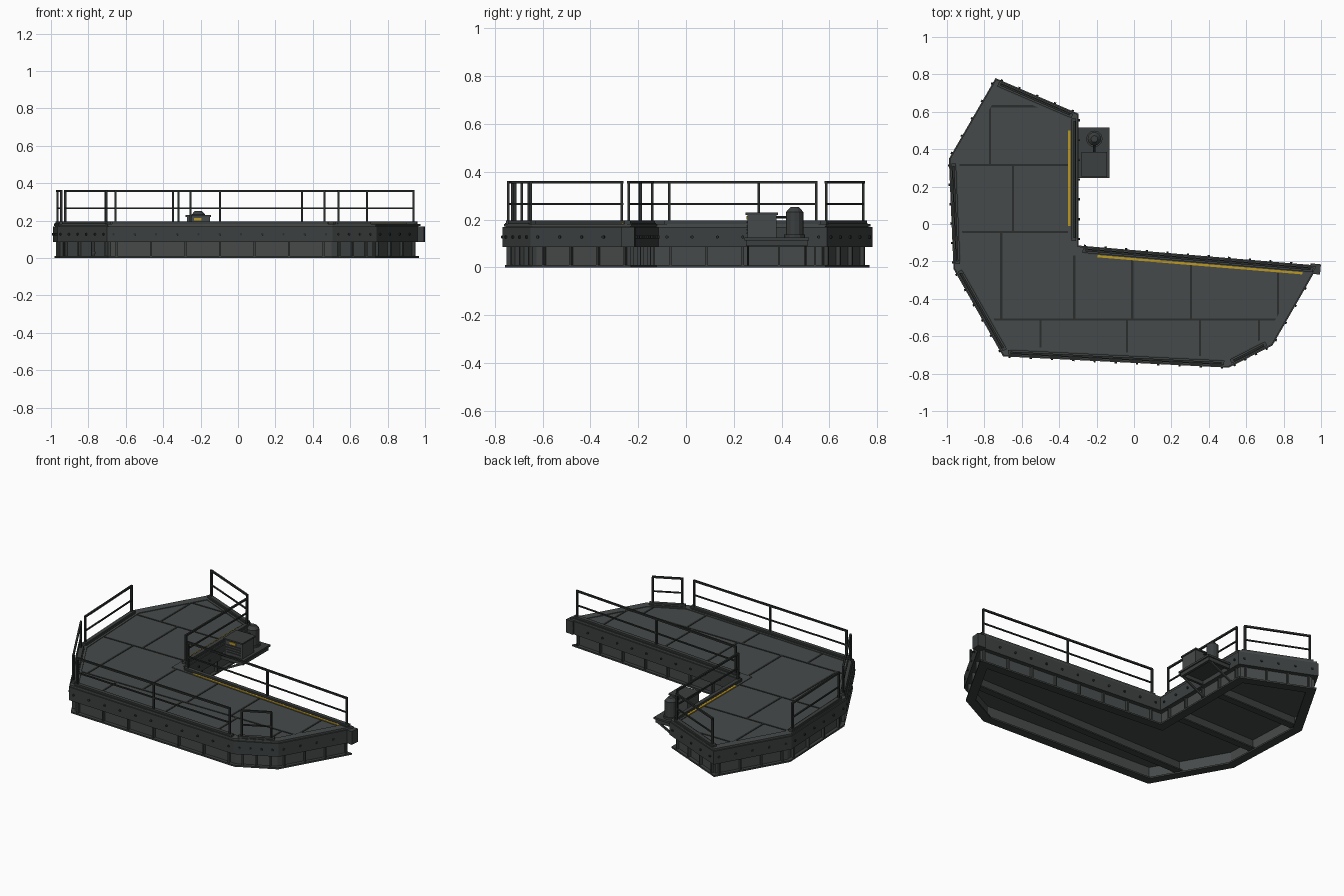
import bpy, bmesh, math
from mathutils import Vector, Matrix

if "Cube" in bpy.data.objects:
    bpy.data.objects.remove(bpy.data.objects["Cube"])

# ---------- materials ----------
def mat(name, *c):
    m = bpy.data.materials.new(name)
    m.diffuse_color = (*c, 1)
    m.use_nodes = True
    m.node_tree.nodes["Principled BSDF"].inputs["Base Color"].default_value = m.diffuse_color
    return m
DECK = mat("deck grey", 0.062, 0.068, 0.068)
STEEL = mat("frame steel", 0.045, 0.050, 0.050)
DARK = mat("rail dark", 0.024, 0.027, 0.027)
YELLOW = mat("safety yellow", 0.50, 0.31, 0.015)

# ---------- helpers ----------
def finish(bm, name, m):
    bmesh.ops.recalc_face_normals(bm, faces=bm.faces)
    me = bpy.data.meshes.new(name)
    bm.to_mesh(me)
    bm.free()
    me.materials.append(m)
    ob = bpy.data.objects.new(name, me)
    bpy.context.collection.objects.link(ob)
    return ob

def bar(bm, p, q, w, h):
    """Box beam from p to q, w wide and h deep around the axis."""
    p, q = Vector(p), Vector(q)
    d = q - p
    x = d.normalized()
    up = Vector((0, 0, 1)) if abs(x.z) < 0.99 else Vector((0, 1, 0))
    y = up.cross(x).normalized()
    rot = Matrix((x, y, x.cross(y))).transposed().to_4x4()
    bmesh.ops.create_cube(bm, size=1, matrix=Matrix.Translation((p + q) / 2) @ rot
                          @ Matrix.Diagonal((d.length, w, h, 1)))

def block(bm, x0, x1, y0, y1, z0, z1):
    bar(bm, (x0, (y0 + y1) / 2, (z0 + z1) / 2), (x1, (y0 + y1) / 2, (z0 + z1) / 2), y1 - y0, z1 - z0)

def cyl(bm, p, q, r1, r2, n):
    p, q = Vector(p), Vector(q)
    rot = (q - p).to_track_quat('Z', 'Y').to_matrix().to_4x4()
    bmesh.ops.create_cone(bm, cap_ends=True, segments=n, radius1=r1, radius2=r2,
                          depth=(q - p).length, matrix=Matrix.Translation((p + q) / 2) @ rot)

# ---------- outline (clockwise) ----------
OUT = [Vector(v) for v in ((-.74, .78), (-.297, .59), (-.297, -.115), (.985, -.222),
                           (.74, -.65), (.506, -.768), (-.70, -.708), (-.965, -.24), (-.99, .348))]
N = len(OUT)

def edge(i):
    a, b = OUT[i], OUT[(i + 1) % N]
    d = (b - a).normalized()
    return a, b, d, Vector((d.y, -d.x))      # last is the inward normal

def inset(dist):
    pts = []
    for i in range(N):
        n0, n1 = edge(i - 1)[3], edge(i)[3]
        pts.append(OUT[i] + (n0 + n1) * dist / (1 + n0.dot(n1)))
    return pts

def ring(name, d0, d1, z0, z1, m):
    bm = bmesh.new()
    loops = [[bm.verts.new((*p, z)) for p in inset(d)]
             for d, z in ((d0, z0), (d0, z1), (d1, z1), (d1, z0))]
    for k in range(4):
        for i in range(N):
            j = (i + 1) % N
            bm.faces.new((loops[k][i], loops[k][j], loops[(k + 1) % 4][j], loops[(k + 1) % 4][i]))
    return finish(bm, name, m)

def on_edge(i, s, d, z):
    """Point at distance s along edge i, set in by d."""
    a, b, t, n = edge(i)
    return (*(a + t * s + n * d), z)

def length(i):
    a, b = edge(i)[:2]
    return (b - a).length

# ---------- deck and perimeter frame ----------
bm = bmesh.new()
f = bm.faces.new([bm.verts.new((*p, .088)) for p in inset(.012)])
top = bmesh.ops.extrude_face_region(bm, geom=[f])
bmesh.ops.translate(bm, vec=(0, 0, .09),
                    verts=[v for v in top["geom"] if isinstance(v, bmesh.types.BMVert)])
finish(bm, "deck_slab", DECK)
ring("deck_border", .006, .055, .17, .182, DECK)
ring("fascia_band", 0, .02, .085, .169, STEEL)
ring("girder_web", .032, .042, .008, .088, DECK)
ring("girder_bottom_flange", .010, .065, 0, .010, STEEL)

# fascia end plate at the pointed tip
bm = bmesh.new()
bar(bm, (.945, -.238, .127), (.997, -.243, .127), .055, .084)
finish(bm, "tip_corner_plate", STEEL)

# web stiffeners and fascia bolts
ribs, bolts = bmesh.new(), bmesh.new()
for i in range(N):
    L = length(i)
    k = max(2, round(L / .19))
    for j in range(k + 1):
        s = .05 + (L - .1) * j / k
        bar(ribs, on_edge(i, s, .014, .048), on_edge(i, s, .036, .048), .009, .076)
    k = max(3, round(L / .115))
    for j in range(k + 1):
        s = .035 + (L - .07) * j / k
        cyl(bolts, on_edge(i, s, .004, .127), on_edge(i, s, -.007, .127), .007, .007, 6)
finish(ribs, "web_stiffeners", STEEL)
finish(bolts, "fascia_bolts", DARK)

# joists below the deck
bm = bmesh.new()
for y, x0, x1 in ((-.51, -.78, .77), (-.043, -.94, -.335), (.315, -.95, -.335)):
    block(bm, x0, x1, y - .006, y + .006, .03, .09)
    block(bm, x0, x1, y - .022, y + .022, .024, .032)
finish(bm, "under_deck_joists", STEEL)

# ---------- deck seams ----------
bm = bmesh.new()
for y, x0, x1 in ((.63, -.78, -.47), (.315, -.94, -.35), (-.043, -.92, -.35), (-.51, -.76, .77)):
    block(bm, x0, x1, y - .006, y + .006, .174, .1805)
for x, y0, y1 in ((-.77, .315, .63), (-.647, -.043, .315), (-.71, -.51, -.043), (-.32, -.51, -.165),
                  (-.01, -.51, -.19), (.305, -.51, -.215), (.77, -.51, -.26), (-.5, -.66, -.51),
                  (-.037, -.69, -.51), (.353, -.71, -.51), (.668, -.63, -.51)):
    block(bm, x - .006, x + .006, y0, y1, .174, .1805)
finish(bm, "deck_seams", DARK)

# yellow warning stripes beside the inner edges
bm = bmesh.new()
bar(bm, on_edge(1, .09, .048, .182), on_edge(1, .60, .048, .182), .015, .006)
bar(bm, on_edge(2, .105, .048, .182), on_edge(2, 1.205, .048, .182), .013, .006)
finish(bm, "warning_stripes", YELLOW)

# ---------- railings with kick curbs (two edges stay open) ----------
curbs, rails = bmesh.new(), bmesh.new()
for i in (0, 1, 2, 4, 5, 6, 7):
    s0, s1 = .045, length(i) - .045
    bar(curbs, on_edge(i, s0 - .02, .025, .187), on_edge(i, s1 + .02, .025, .187), .024, .018)
    bar(curbs, on_edge(i, s0 - .01, .025, .183), on_edge(i, s1 + .01, .025, .183), .034, .006)
    for z, w in ((.357, .011), (.266, .008)):
        bar(rails, on_edge(i, s0 - .005, .022, z), on_edge(i, s1 + .005, .022, z), w, w)
    for s in [s0, s1] + ([(s0 + s1) / 2] if s1 - s0 > .8 else []):
        bar(rails, on_edge(i, s, .022, .18), on_edge(i, s, .022, .357), .011, .011)
finish(curbs, "kick_curbs", STEEL)
finish(rails, "railings", DARK)

# ---------- side tray with machinery ----------
bm = bmesh.new()
block(bm, -.30, -.132, .245, .515, .113, .125)
for y in (.26, .50):
    block(bm, -.30, -.14, y - .008, y + .008, .09, .113)
    bar(bm, (-.15, y, .095), (-.325, y, .006), .009, .012)
block(bm, -.156, -.14, .255, .505, .09, .113)
finish(bm, "side_tray", STEEL)

bm = bmesh.new()
block(bm, -.274, -.15, .258, .378, .125, .222)
finish(bm, "control_box", DECK)
bm = bmesh.new()
block(bm, -.280, -.144, .250, .385, .220, .229)
for z in (.140, .155, .170, .185):
    block(bm, -.262, -.162, .253, .259, z, z + .006)
finish(bm, "box_lid_and_louvers", STEEL)
bm = bmesh.new()
block(bm, -.236, -.194, .253, .259, .200, .214)
finish(bm, "box_label_plate", YELLOW)

bm = bmesh.new()
c = (-.212, .455)
cyl(bm, (*c, .125), (*c, .137), .044, .044, 12)
cyl(bm, (*c, .137), (*c, .232), .036, .036, 12)
cyl(bm, (*c, .232), (*c, .252), .036, .018, 12)
finish(bm, "motor", STEEL)
bm = bmesh.new()
cyl(bm, (-.212, .37, .21), (-.212, .43, .21), .006, .006, 8)
finish(bm, "connecting_pipe", DARK)
